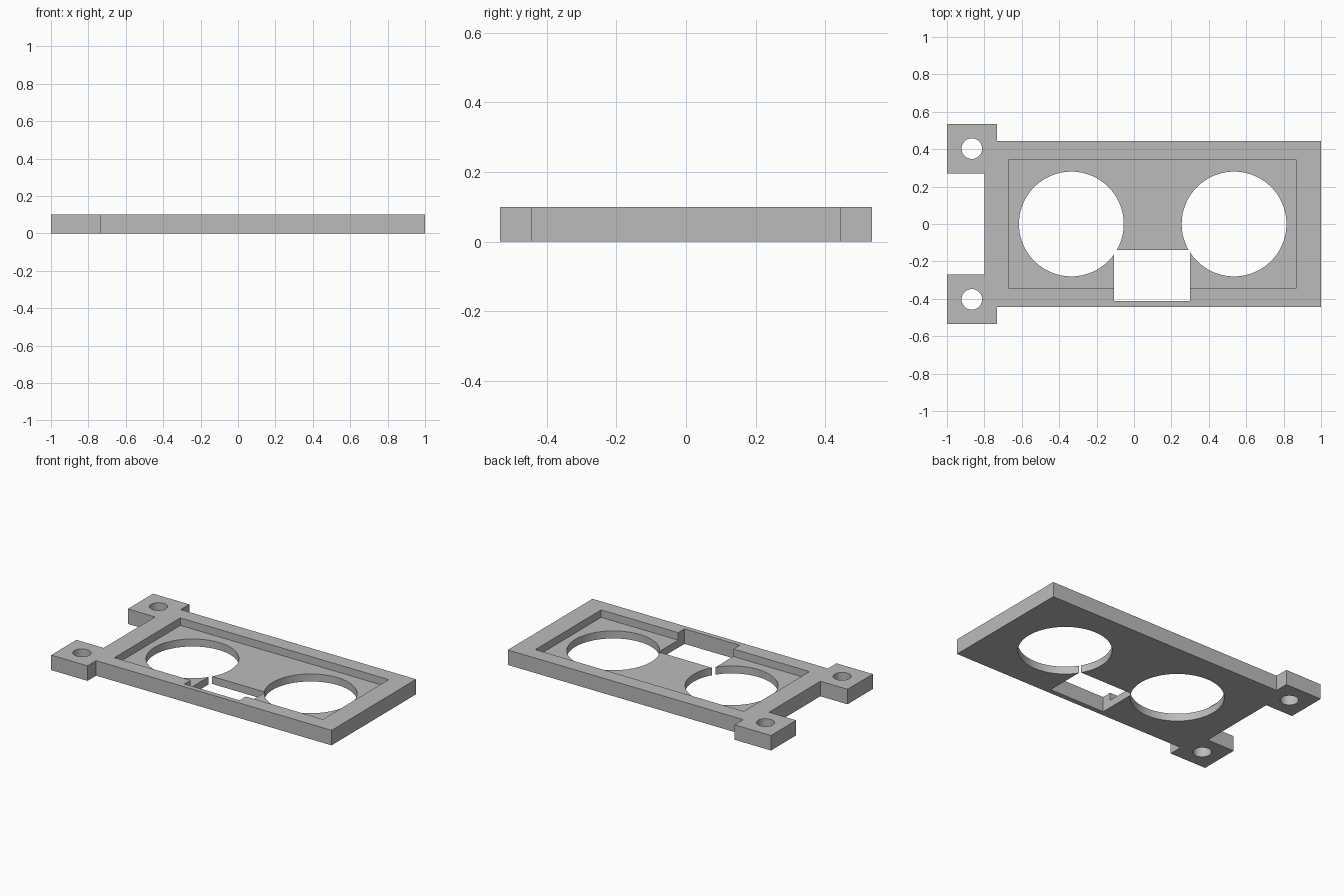
import bpy
import bmesh
import math

default_cube = bpy.data.objects.get("Cube")
if default_cube:
    bpy.data.objects.remove(default_cube, do_unlink=True)

THICK = 0.1      # full plate height
FLOOR = 0.05     # height of the recessed floor

grey = bpy.data.materials.new("plain_grey")
grey.use_nodes = True
colour = (0.5, 0.5, 0.5, 1)
grey.diffuse_color = colour
grey.node_tree.nodes["Principled BSDF"].inputs["Base Color"].default_value = colour


def prism(name, outline, z0, z1):
    """Extrude a counter-clockwise outline between two heights."""
    bm = bmesh.new()
    base = bm.faces.new([bm.verts.new((x, y, z0)) for x, y in outline])
    top = bmesh.ops.extrude_face_region(bm, geom=[base])["geom"]
    moved = [v for v in top if isinstance(v, bmesh.types.BMVert)]
    bmesh.ops.translate(bm, verts=moved, vec=(0, 0, z1 - z0))
    bmesh.ops.recalc_face_normals(bm, faces=bm.faces)
    mesh = bpy.data.meshes.new(name)
    bm.to_mesh(mesh)
    bm.free()
    obj = bpy.data.objects.new(name, mesh)
    bpy.context.collection.objects.link(obj)
    mesh.materials.append(grey)
    return obj


def rectangle(x0, x1, y0, y1):
    return [(x0, y0), (x1, y0), (x1, y1), (x0, y1)]


def circle(cx, cy, radius, sides):
    angles = [math.tau * i / sides for i in range(sides)]
    return [(cx + radius * math.cos(a), cy + radius * math.sin(a)) for a in angles]


# Plate with two mounting ears: one half outline, mirrored front to back
half = [(1, 0.445), (-0.733, 0.445), (-0.733, 0.535), (-1, 0.535), (-1, 0.27), (-0.8, 0.27)]
plate = prism("mounting_plate", half + [(x, -y) for x, y in reversed(half)], 0, THICK)

# Cutters: recess, cable slot, two large openings, two screw holes
below, above = -0.1, THICK + 0.1
cutters = [
    prism("recess_cutter", rectangle(-0.667, 0.867, -0.346, 0.346), FLOOR, above),
    prism("slot_cutter", rectangle(-0.106, 0.3, -0.412, -0.14), below, above),
]
for x in (-0.335, 0.535):
    cutters.append(prism("opening_cutter", circle(x, 0, 0.28, 96), below, above))
for y in (-0.403, 0.403):
    cutters.append(prism("screw_hole_cutter", circle(-0.867, y, 0.055, 48), below, above))

# Cut the plate and drop the cutters
bpy.context.view_layer.objects.active = plate
for cutter in cutters:
    cutter.hide_render = True
    cut = plate.modifiers.new("cut", "BOOLEAN")
    cut.operation = "DIFFERENCE"
    cut.solver = "EXACT"
    cut.object = cutter
    bpy.ops.object.modifier_apply(modifier=cut.name)
    bpy.data.objects.remove(cutter, do_unlink=True)

# Smooth round walls, sharp edges elsewhere
bpy.ops.object.select_all(action="DESELECT")
plate.select_set(True)
bpy.ops.object.shade_smooth_by_angle(angle=math.radians(30))
